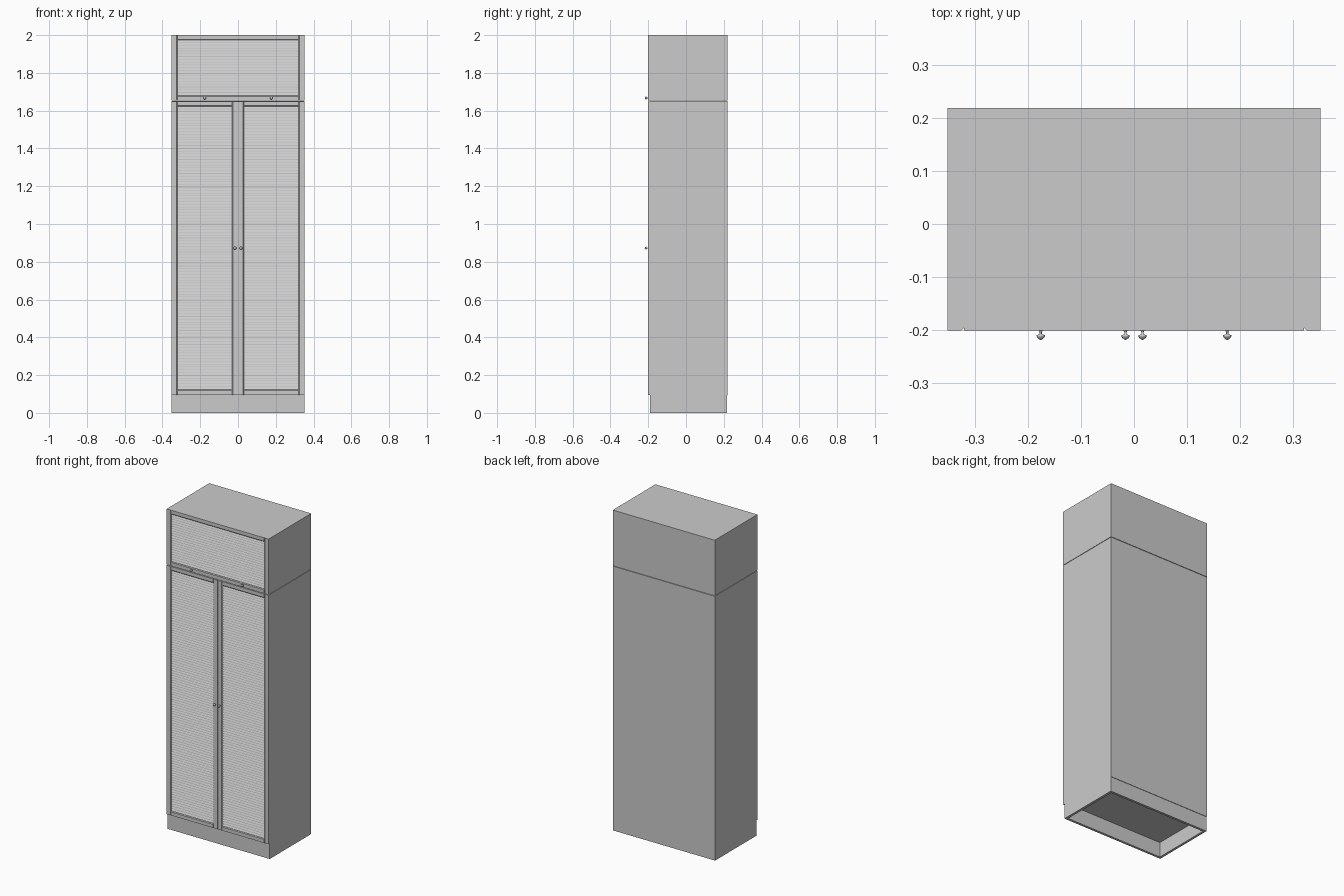
import bpy, bmesh, math

if "Cube" in bpy.data.objects:
    bpy.data.objects.remove(bpy.data.objects["Cube"])

W = 0.352                 # half width
F, B = -0.201, -0.190     # door front and back planes
BACK = 0.219
T = 0.015                 # board thickness


def make(name, bm):
    bmesh.ops.recalc_face_normals(bm, faces=bm.faces)
    me = bpy.data.meshes.new(name)
    bm.to_mesh(me)
    bm.free()
    ob = bpy.data.objects.new(name, me)
    bpy.context.collection.objects.link(ob)
    return ob


def prism(name, profile, axis, lo, hi):
    """Extrude a (y,z) profile along x, or an (x,y) profile along z."""
    bm = bmesh.new()
    at = (lambda p, t: (t, p[0], p[1])) if axis == 'x' else (lambda p, t: (p[0], p[1], t))
    a = [bm.verts.new(at(p, lo)) for p in profile]
    b = [bm.verts.new(at(p, hi)) for p in profile]
    bm.faces.new(a)
    bm.faces.new(b)
    for i in range(len(a)):
        j = (i + 1) % len(a)
        bm.faces.new((a[i], a[j], b[j], b[i]))
    return make(name, bm)


def box(name, x0, x1, y0, y1, z0, z1):
    return prism(name, [(x0, y0), (x1, y0), (x1, y1), (x0, y1)], 'z', z0, z1)


# Carcass boards shared by the lower and upper cabinet
def cabinet(name, z0, z1, base):
    yb = BACK - 0.003
    for side, s in (("left", -1), ("right", 1)):
        a, b = sorted((s * W, s * (W - T)))
        box(f"{name}_{side}_side", a, b, B, yb, z0, z1 - 0.009)
    box(f"{name}_top_board", -W, W, B, yb, z1 - 0.009, z1)
    box(f"{name}_bottom_board", -W + T, W - T, B, yb, base, base + T)
    box(f"{name}_back_panel", -W, W, yb, BACK, max(z0, base), z1)


# Louvred door: stiles, rails and an array of tilted slats
def door(name, x0, x1, z0, z1, sw=0.031, rail=0.027, c=0.005):
    for side, o, s in (("left", x0, 1), ("right", x1, -1)):
        i = o + s * sw
        prism(f"{name}_{side}_stile",
              [(o, F), (i - s * c, F), (i, F + c), (i, B), (o, B)], 'z', z0, z1)
    xa, xb = x0 + sw, x1 - sw
    for end, o, s in (("bottom", z0, 1), ("top", z1, -1)):
        i = o + s * rail
        prism(f"{name}_{end}_rail",
              [(F, o), (F, i - s * c), (F + c, i), (B, i), (B, o)], 'x', xa, xb)
    za, zb = z0 + rail, z1 - rail
    n = round((zb - za) / 0.0149)
    p = (zb - za) / n
    slats = prism(f"{name}_louvre_slats",
                  [(F + 0.003, za), (F + 0.003, za + 0.003), (B - 0.002, za + p),
                   (B, za + p), (B, za + p - 0.003), (F + 0.005, za)], 'x', xa, xb)
    arr = slats.modifiers.new("Array", 'ARRAY')
    arr.count = n
    arr.use_relative_offset = False
    arr.use_constant_offset = True
    arr.constant_offset_displace = (0, 0, p)


# Turned mushroom knob, lathed around the y axis
def knob(name, x, z):
    prof = [(0.004, F), (0.002, F - 0.003), (0.002, -0.208), (0.008, -0.210),
            (0.0078, -0.212), (0.006, -0.215), (0.003, -0.2175), (0, -0.219)]
    bm = bmesh.new()
    vs = [bm.verts.new((r, y, 0)) for r, y in prof]
    es = [bm.edges.new(e) for e in zip(vs, vs[1:])]
    bmesh.ops.spin(bm, geom=vs + es, cent=(0, 0, 0), axis=(0, 1, 0),
                   angle=2 * math.pi, steps=16)
    bmesh.ops.remove_doubles(bm, verts=bm.verts, dist=1e-5)
    for f in bm.faces:
        f.smooth = True
    ob = make(name, bm)
    ob.location = (x, 0, z)


cabinet("lower", 0, 1.65, 0.093)
cabinet("upper", 1.653, 2.0, 1.653)

# Plinth boards closing the hollow foot, and inner shelves
box("plinth_front", -W + T, W - T, B, B + T, 0, 0.093)
box("plinth_back", -W + T, W - T, BACK - 0.003 - T, BACK - 0.003, 0, 0.093)
box("hat_shelf", -W + T, W - T, B + 0.01, BACK - 0.003, 1.36, 1.36 + T)

door("left_door", -W, -0.001, 0.096, 1.649)
door("right_door", 0.001, W, 0.096, 1.649)
door("top_door", -W, W, 1.653, 2.0)

for side, s in (("left", -1), ("right", 1)):
    knob(f"{side}_door_knob", s * 0.016, 0.872)
    knob(f"top_door_{side}_knob", s * 0.176, 1.667)
